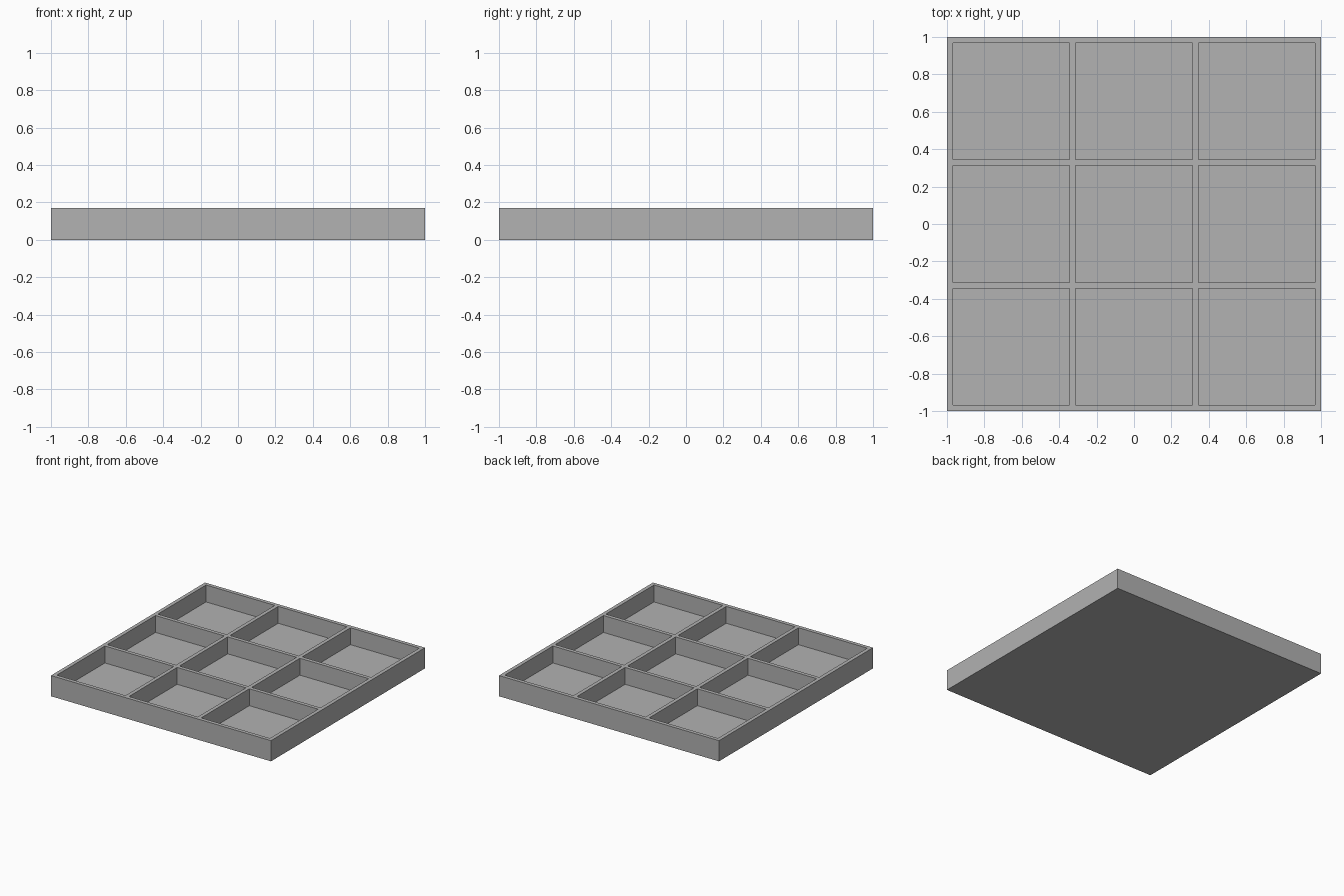
import bpy
import bmesh
from mathutils import Vector

default = bpy.data.objects.get("Cube")
if default:
    bpy.data.objects.remove(default, do_unlink=True)

SIZE, HEIGHT = 2.0, 0.17
WALL, FLOOR = 0.031, 0.031
CELLS = 3
PITCH = (SIZE - WALL) / CELLS

# Matte grey material
grey = bpy.data.materials.new("grey")
grey.use_nodes = True
colour = (0.445, 0.445, 0.445, 1.0)
grey.diffuse_color = colour
grey.node_tree.nodes["Principled BSDF"].inputs["Base Color"].default_value = colour

# Solid slab standing on the ground
bm = bmesh.new()
bmesh.ops.create_cube(bm, size=1.0)
bmesh.ops.scale(bm, vec=(SIZE, SIZE, HEIGHT), verts=bm.verts)
bmesh.ops.translate(bm, vec=(0, 0, HEIGHT / 2), verts=bm.verts)

# Cut the slab along both sides of every wall
for axis in (Vector((1, 0, 0)), Vector((0, 1, 0))):
    for i in range(CELLS):
        start = -SIZE / 2 + WALL + i * PITCH
        for cut in (start, start + PITCH - WALL):
            bmesh.ops.bisect_plane(bm, geom=bm.verts[:] + bm.edges[:] + bm.faces[:],
                                   plane_co=axis * cut, plane_no=axis)

# Sink the large top faces to form the compartments
bm.normal_update()
cell_area = (PITCH - WALL) ** 2
pockets = [f for f in bm.faces if f.normal.z > 0.9 and f.calc_area() > cell_area * 0.9]
result = bmesh.ops.extrude_face_region(bm, geom=pockets)
sunk = [v for v in result["geom"] if isinstance(v, bmesh.types.BMVert)]
bmesh.ops.translate(bm, vec=(0, 0, FLOOR - HEIGHT), verts=sunk)
for face in [f for f in pockets if f.is_valid]:
    bm.faces.remove(face)
bmesh.ops.recalc_face_normals(bm, faces=bm.faces)

mesh = bpy.data.meshes.new("compartment_tray")
bm.to_mesh(mesh)
bm.free()
mesh.materials.append(grey)
tray = bpy.data.objects.new("compartment_tray", mesh)
bpy.context.collection.objects.link(tray)
